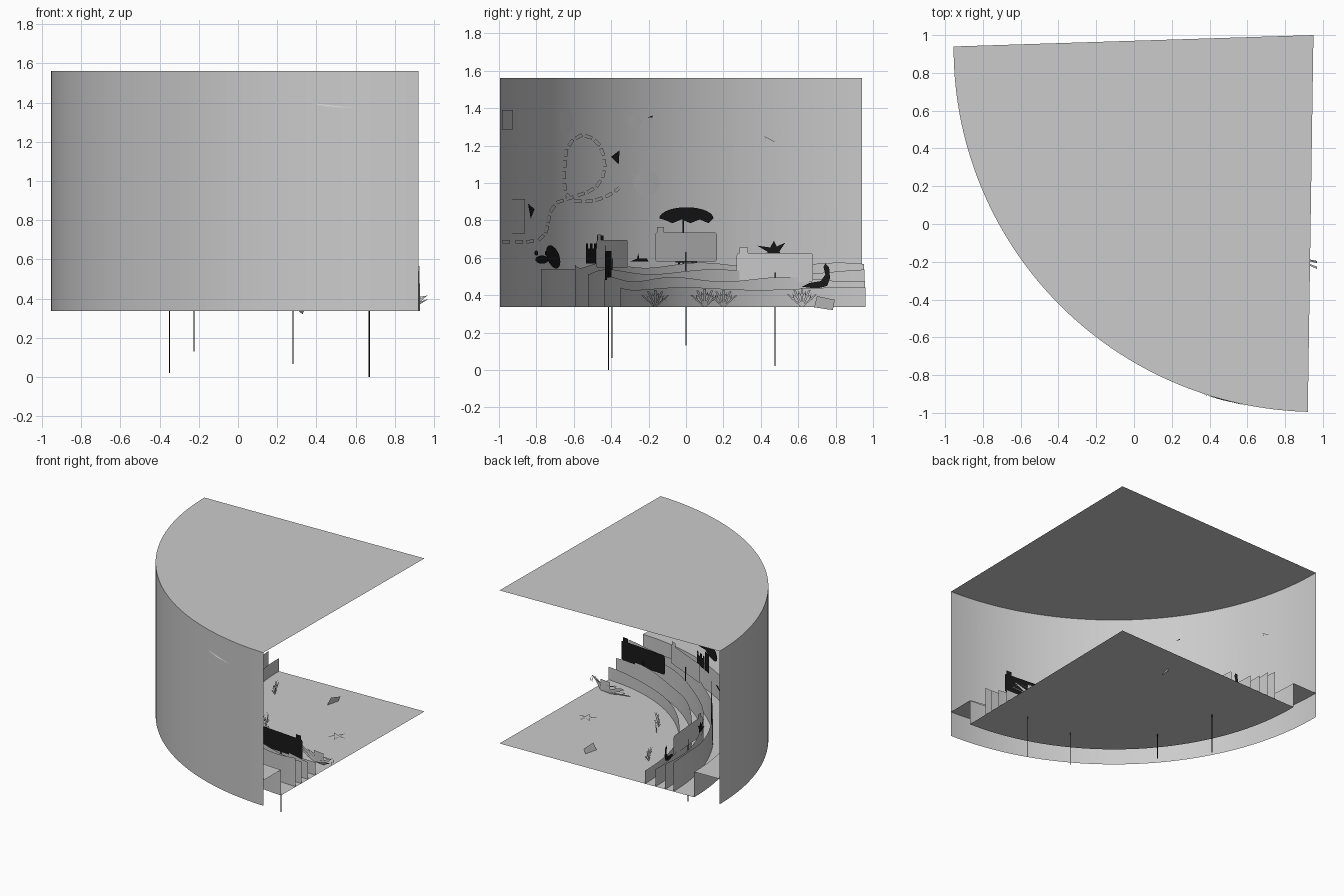
import bpy, math
from math import sin, cos, pi, sqrt
from mathutils import Vector

if "Cube" in bpy.data.objects:
    bpy.data.objects.remove(bpy.data.objects["Cube"])

CX, CY, R = 0.97, 0.93, 1.925      # centre and radius of the curved wall
Z0, Z1 = 0.337, 1.561
APEX = (0.95, 1.0)

black = bpy.data.materials.new("black")
black.diffuse_color = (0.01, 0.01, 0.01, 1)
black.use_nodes = True
black.node_tree.nodes["Principled BSDF"].inputs["Base Color"].default_value = black.diffuse_color


def make(name, verts, faces, mat=None, smooth=False):
    me = bpy.data.meshes.new(name)
    me.from_pydata(verts, [], faces)
    me.update()
    ob = bpy.data.objects.new(name, me)
    bpy.context.collection.objects.link(ob)
    if mat:
        me.materials.append(mat)
    for p in me.polygons:
        p.use_smooth = smooth
    return ob


def arc(r, n=64):
    """Points on a concentric arc, clipped to the two straight edges of the sector."""
    a0 = pi - math.asin((0.07 - 0.0316 * (r - 0.02)) / r)
    a1 = 2 * pi - math.acos((-0.02 - 0.015 * (r + 0.07)) / r)
    return [(CX + r * cos(a0 + (a1 - a0) * i / n), CY + r * sin(a0 + (a1 - a0) * i / n))
            for i in range(n + 1)]


def sheet(name, low, high, smooth=True):
    n = len(low)
    return make(name, low + high, [(i, i + 1, n + i + 1, n + i) for i in range(n - 1)], smooth=smooth)


def on_arc(y, z, r):
    return (CX - sqrt(max(r * r - (y - CY) ** 2, 0)), y, z)


def shapes(name, polys, r, mat=None):
    """Silhouettes given in side-view (y, z), laid on a cylinder of radius r."""
    verts, faces = [], []
    for p in polys:
        faces.append(tuple(range(len(verts), len(verts) + len(p))))
        verts += [on_arc(y, z, r) for y, z in p]
    return make(name, verts, faces, mat)


def ellipse(y, z, a, b, n=20, tilt=0):
    return [(y + a * cos(t) * cos(tilt) - b * sin(t) * sin(tilt),
             z + a * cos(t) * sin(tilt) + b * sin(t) * cos(tilt))
            for t in (2 * pi * i / n for i in range(n))]


def rect(y0, y1, z0, z1):
    return [(y0, z0), (y1, z0), (y1, z1), (y0, z1)]


# Shell: wall, ceiling, floor and raised shelf
rim = arc(R)
sheet("wall", [(x, y, Z0) for x, y in rim], [(x, y, Z1) for x, y in rim])
for name, r, z in (("ceiling", R, Z1), ("floor", 1.705, Z0)):
    pts = [(*APEX, z)] + [(x, y, z) for x, y in arc(r)]
    make(name, pts, [(0, i, i + 1) for i in range(1, len(pts) - 1)])
sheet("shelf", [(x, y, 0.54) for x, y in arc(1.705)], [(x, y, 0.54) for x, y in rim], False)

# Scenery strips with rolling tops
for k, (r, top, amp, waves, ph) in enumerate(((1.705, 0.54, 0, 0, 0), (1.525, 0.56, 0.014, 3, 0.5),
                                              (1.455, 0.525, 0.013, 2.5, 2), (1.37, 0.485, 0.012, 3, 4),
                                              (1.28, 0.435, 0.007, 2, 1))):
    a = arc(r)
    sheet("scenery_strip_%d" % (k + 1), [(x, y, Z0) for x, y in a],
          [(x, y, top + amp * sin(ph + waves * 2 * pi * i / 64)) for i, (x, y) in enumerate(a)])


# Signs on thin posts
def sign(k, x, y, foot, zlo, zhi, turn, mat):
    w, c = 0.205, 0.015
    prof = []
    for sx, sz, a in ((1, 0, -90), (1, 1, 0), (-1, 1, 90), (-1, 0, 180)):
        for j in range(4):
            t = math.radians(a + 30 * j)
            prof.append((sx * (w - c) + c * cos(t), (zhi - c if sz else zlo + c) + c * sin(t)))
        if sx == 1 and sz == 1:                 # tab above the top edge
            prof += [(-0.145, zhi), (-0.145, zhi + 0.03), (-0.19, zhi + 0.03)]
    tx, ty = sin(turn), cos(turn)
    make("sign_%d" % k, [(x - u * tx, y + u * ty, z) for u, z in prof], [tuple(range(len(prof)))], mat)
    bpy.ops.mesh.primitive_cylinder_add(vertices=8, radius=0.003, depth=zlo + 0.05 - foot,
                                        location=(x, y, (zlo + 0.05 + foot) / 2))
    ob = bpy.context.object
    ob.name = "sign_post_%d" % k
    ob.data.materials.append(black)


sign(1, -0.35, 0.475, 0.02, 0.47, 0.625, 0.08, None)
sign(2, -0.225, 0.0, 0.13, 0.58, 0.735, math.radians(36), None)
sign(3, 0.28, -0.395, 0.065, 0.545, 0.695, math.radians(66), None)
sign(4, 0.67, -0.415, 0.0, 0.48, 0.635, math.radians(85), black)

# Dashed flight path on the wall
path = [(-.98, .685), (-.78, .695), (-.74, .78), (-.71, .88), (-.62, .92), (-.49, .97), (-.435, 1.07),
        (-.46, 1.2), (-.55, 1.257), (-.63, 1.2), (-.65, 1.07), (-.64, .94), (-.57, .9), (-.43, .925),
        (-.3, 1.02), (-.165, 1.15), (.02, 1.24), (.29, 1.28), (.62, 1.275)]
V = [Vector(p) for p in path]
fine = []
for i in range(len(V) - 1):
    p0, p1, p2, p3 = V[max(i - 1, 0)], V[i], V[i + 1], V[min(i + 2, len(V) - 1)]
    for j in range(16):
        t = j / 16
        fine.append(0.5 * (2 * p1 + (p2 - p0) * t + (2 * p0 - 5 * p1 + 4 * p2 - p3) * t * t
                           + (3 * p1 - p0 - 3 * p2 + p3) * t ** 3))
dashes, dist, start = [], 0, fine[0]
for a, b in zip(fine, fine[1:]):
    dist += (b - a).length
    if dist > 0.055:
        d = (b - start).normalized()
        n, e = Vector((-d.y, d.x)) * 0.009, start + d * 0.04
        dashes.append([tuple(q) for q in (start - n, e - n, e + n, start + n)])
        dist, start = 0, b
shapes("flight_path", dashes, R - 0.006)

# Picture panels on the wall, divided so they follow its curve
for name, y0, y1, z0, z1 in (("map_panel", .18, .475, 1.0, 1.225), ("pale_panel", .27, .82, .64, .875),
                             ("door_panel", -.93, -.86, .73, .915), ("corner_card", -.985, -.925, 1.285, 1.39)):
    ys = [y0 + (y1 - y0) * i / 8 for i in range(9)]
    sheet(name, [on_arc(y, z0, R - 0.004) for y in ys], [on_arc(y, z1, R - 0.004) for y in ys], False)
shapes("balloons", [ellipse(-.64, 1.33, .035, .07), ellipse(-.21, 1.0, .07, .07)], R - 0.004)
shapes("cloud", [ellipse(-.27, 1.33, .04, .04), ellipse(-.22, 1.325, .04, .05)], R - 0.004)
shapes("arrow_head", [[(.42, 1.25), (.475, 1.22), (.44, 1.18)]], R - 0.008)
shapes("pennants", [[(-.4, 1.14), (-.355, 1.175), (-.36, 1.1)], [(-.845, .89), (-.81, .86), (-.83, .81)],
                    [(-.205, 1.35), (-.18, 1.36), (-.18, 1.35)]], R - 0.01, black)
shapes("little_plane", [[(-.965, 1.37), (-.9, 1.4), (-.93, 1.38)]], R + 0.004)

# Beach silhouettes standing behind the strips
n = 14
dome = [(.002 - .145 * cos(pi * i / n), .81 + .06 * sin(pi * i / n)) for i in range(n + 1)]
dome += [(.145 - .29 * (i + .5) / 6, .785 + .02 * (i % 2)) for i in range(6)]
shapes("umbrella", [dome, rect(-.019, -.011, .56, .82)], 1.6, black)
shapes("table", [rect(-.055, .06, .575, .585), [(-.04, .575), (-.03, .575), (-.045, .54), (-.052, .54)],
                 [(.03, .575), (.04, .575), (.052, .54), (.045, .54)]], 1.6, black)
shapes("sand_castle", [rect(-.535, -.48, .57, .65), rect(-.475, -.44, .57, .72)]
       + [rect(-.535 + .022 * i, -.523 + .022 * i, .65, .675) for i in range(3)], 1.62, black)
shapes("crab", [ellipse(-.77, .59, .035, .022), ellipse(-.8, .625, .01, .014), ellipse(-.745, .625, .01, .014)],
       1.8, black)
shapes("beach_ball", [ellipse(-.71, .605, .033, .065, tilt=0.35)], 1.78, black)
shapes("little_boat", [[(-.3, .58), (-.2, .58), (-.21, .595), (-.25, .595), (-.255, .625), (-.262, .595)]], 1.6, black)
shapes("bird", [[(.36, .6), (.44, .63), (.38, .665), (.45, .655), (.47, .69), (.485, .66), (.53, .68),
                 (.5, .635), (.51, .61), (.45, .6)]], 1.5, black)
shapes("seal", [[(.62, .445), (.7, .435), (.755, .45), (.77, .49), (.765, .55), (.745, .57), (.735, .55),
                 (.745, .51), (.72, .475), (.66, .465)]], 1.33, black)


# Coral fans on the floor
def coral(k, y, r, size):
    polys = []
    for i in range(5):
        a = (i - 2) * 0.42
        tip = (y + size * sin(a), Z0 + size * cos(a))
        mid = (y + size * .55 * sin(a), Z0 + size * .55 * cos(a))
        polys.append([(y - .006, Z0), (y + .006, Z0), (tip[0] + .006, tip[1]), (tip[0] - .006, tip[1])])
        for s in (-1, 1):
            b = a + s * .6
            polys.append([(mid[0] - .004, mid[1]), (mid[0] + .004, mid[1]),
                          (mid[0] + size * .4 * sin(b), mid[1] + size * .4 * cos(b))])
    shapes("coral_%d" % k, polys, r)


for k, (y, r, s) in enumerate(((-.165, 1.105, .09), (.1, 1.15, .095), (.2, 1.12, .09), (.62, 1.12, .1))):
    coral(k + 1, y, r, s)

# Tilted card and a starfish near the front of the floor
make("tilted_card", [(.31, .685, .335), (.33, .785, .32), (.35, .795, .375), (.33, .7, .395)], [(0, 1, 2, 3)])
star = [(.68 + (.07 if i % 2 == 0 else .02) * cos(pi * i / 5),
         .28 + (.07 if i % 2 == 0 else .02) * sin(pi * i / 5), Z0 + .006) for i in range(10)]
make("starfish", star, [tuple(range(10))])
